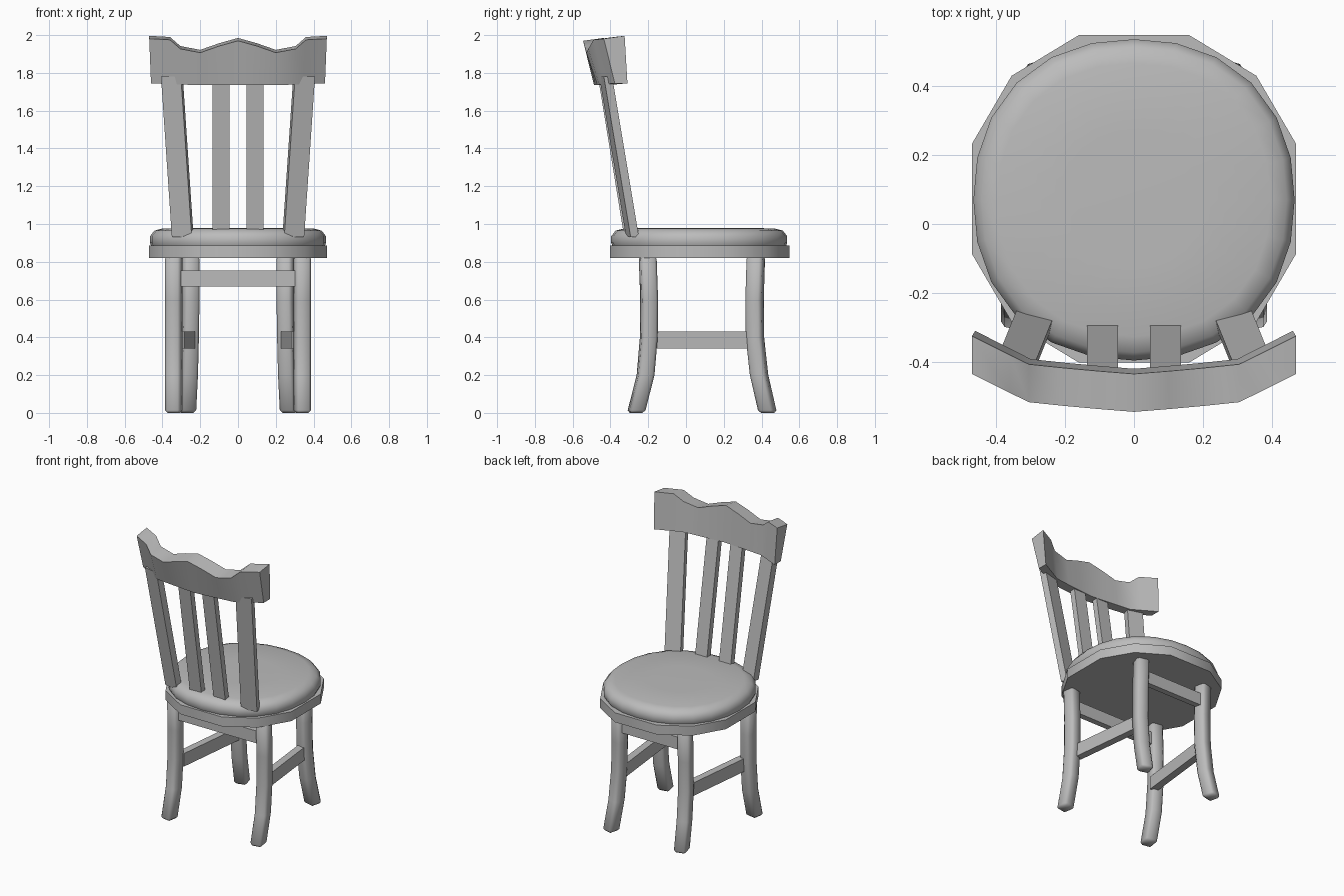
import bpy, bmesh, math

if "Cube" in bpy.data.objects:
    bpy.data.objects.remove(bpy.data.objects["Cube"], do_unlink=True)

GREY = (0.5, 0.5, 0.5, 1.0)
grey = bpy.data.materials.new("plain_grey")
grey.use_nodes = True
grey.diffuse_color = GREY
grey.node_tree.nodes["Principled BSDF"].inputs["Base Color"].default_value = GREY


def loft(name, rings, angle=40, bevel=0.0):
    """Skin a list of closed rings, cap both ends and shade."""
    bm = bmesh.new()
    loops = [[bm.verts.new(p) for p in ring] for ring in rings]
    n = len(rings[0])
    for a, b in zip(loops, loops[1:]):
        for i in range(n):
            j = (i + 1) % n
            bm.faces.new((a[i], a[j], b[j], b[i]))
    bm.faces.new(loops[0])
    bm.faces.new(loops[-1])
    bmesh.ops.recalc_face_normals(bm, faces=bm.faces)
    mesh = bpy.data.meshes.new(name)
    bm.to_mesh(mesh)
    bm.free()
    mesh.materials.append(grey)
    obj = bpy.data.objects.new(name, mesh)
    bpy.context.collection.objects.link(obj)
    bpy.ops.object.select_all(action='DESELECT')
    obj.select_set(True)
    bpy.context.view_layer.objects.active = obj
    if bevel:
        mod = obj.modifiers.new("soft_edges", 'BEVEL')
        mod.width = bevel
        mod.segments = 1
        mod.limit_method = 'ANGLE'
        mod.angle_limit = math.radians(50)
        bpy.ops.object.modifier_apply(modifier=mod.name)
    bpy.ops.object.shade_smooth_by_angle(angle=math.radians(angle))
    return obj


def section(x, y, z, width, depth, yaw, side):
    """Horizontal rectangle turned by yaw, mirrored in x by side."""
    c, s = math.cos(math.radians(yaw)), math.sin(math.radians(yaw))
    pts = []
    for u, v in ((-1, -1), (1, -1), (1, 1), (-1, 1)):
        a, b = u * width / 2, v * depth / 2
        pts.append((side * (x + a * c - b * s), y + a * s + b * c, z))
    return pts


def bar(name, start, end, z0, z1, thick):
    """Straight rail with a rectangular cross-section."""
    dx, dy = end[0] - start[0], end[1] - start[1]
    d = math.hypot(dx, dy)
    nx, ny = -dy / d * thick / 2, dx / d * thick / 2
    loft(name, [[(x + nx, y + ny, z0), (x - nx, y - ny, z0),
                 (x - nx, y - ny, z1), (x + nx, y + ny, z1)]
                for x, y in (start, end)])


SEAT_Y = 0.073

# Seat board: twelve-sided plate
quarter = [(0.47, 0.16), (0.355, 0.357), (0.16, 0.475)]
outline = (quarter + [(-x, y) for x, y in reversed(quarter)]
           + [(-x, -y) for x, y in quarter]
           + [(x, -y) for x, y in reversed(quarter)])
loft("seat_board", [[(x, y + SEAT_Y, z) for x, y in outline]
                    for z in (0.82, 0.885)])

# Cushion: rounded superellipse with a soft upper edge
def cushion_ring(scale, z, n=24):
    pts = []
    for i in range(n):
        a = 2 * math.pi * i / n
        c, s = math.cos(a), math.sin(a)
        r = scale * 0.466 / (abs(c) ** 2.2 + abs(s) ** 2.2) ** (1 / 2.2)
        pts.append((r * c, r * s + SEAT_Y - 0.003, z))
    return pts

loft("seat_cushion", [cushion_ring(*p) for p in
     ((0.985, 0.883), (1, 0.9), (1, 0.935), (0.95, 0.965), (0.85, 0.977), (0.4, 0.979))], 60)

# Legs: square, gently bent with feet flaring outwards
front_path = [(0.34, -0.265, 0), (0.34, -0.214, 0.2), (0.34, -0.197, 0.4),
              (0.34, -0.195, 0.6), (0.34, -0.203, 0.83)]
back_path = [(0.27, 0.433, 0), (0.26, 0.387, 0.2), (0.255, 0.365, 0.4),
             (0.252, 0.363, 0.6), (0.252, 0.37, 0.83)]
for side, label in ((1, "left"), (-1, "right")):
    for name, path, yaw in (("front_leg", front_path, 10), ("back_leg", back_path, -15)):
        loft(f"{name}_{label}",
             [section(x, y, z, 0.084, 0.086, yaw, side) for x, y, z in path], 50, 0.014)
    # Low side rail between the legs
    bar(f"side_rail_{label}", (side * 0.31, -0.18), (side * 0.25, 0.36), 0.34, 0.43, 0.05)
    # Slats leaning from the seat to the top rail
    loft(f"outer_slat_{label}", [section(0.2925, -0.283, 0.93, 0.108, 0.045, 13, side),
                                 section(0.35, -0.425, 1.78, 0.108, 0.045, 13, side)])
    loft(f"inner_slat_{label}", [section(0.091, -0.307, 0.93, 0.09, 0.04, 0, side),
                                 section(0.091, -0.446, 1.78, 0.09, 0.04, 0, side)])

# Rails under the seat
bar("front_rail", (-0.31, -0.2), (0.31, -0.2), 0.67, 0.755, 0.04)
bar("back_rail", (-0.24, 0.37), (0.24, 0.37), 0.67, 0.755, 0.04)

# Curved top rail with a wavy upper edge: x, forward bow, top height
half = [(0.1, 0.008, 1.957), (0.2, 0.017, 1.922), (0.305, 0.028, 1.942),
        (0.36, 0.055, 1.99), (0.47, 0.11, 1.996)]
stations = [(-x, b, t) for x, b, t in reversed(half)] + [(0, 0, 1.985)] + half
rings = []
for x, bow, top in stations:
    low = 1.735 + 0.09 * bow
    rings.append([(x * 0.98, bow - 0.487, low), (x * 0.98, bow - 0.42, low),
                  (x, bow - 0.435, top), (x, bow - 0.545, top - 0.015)])
loft("top_rail", rings, 45)
